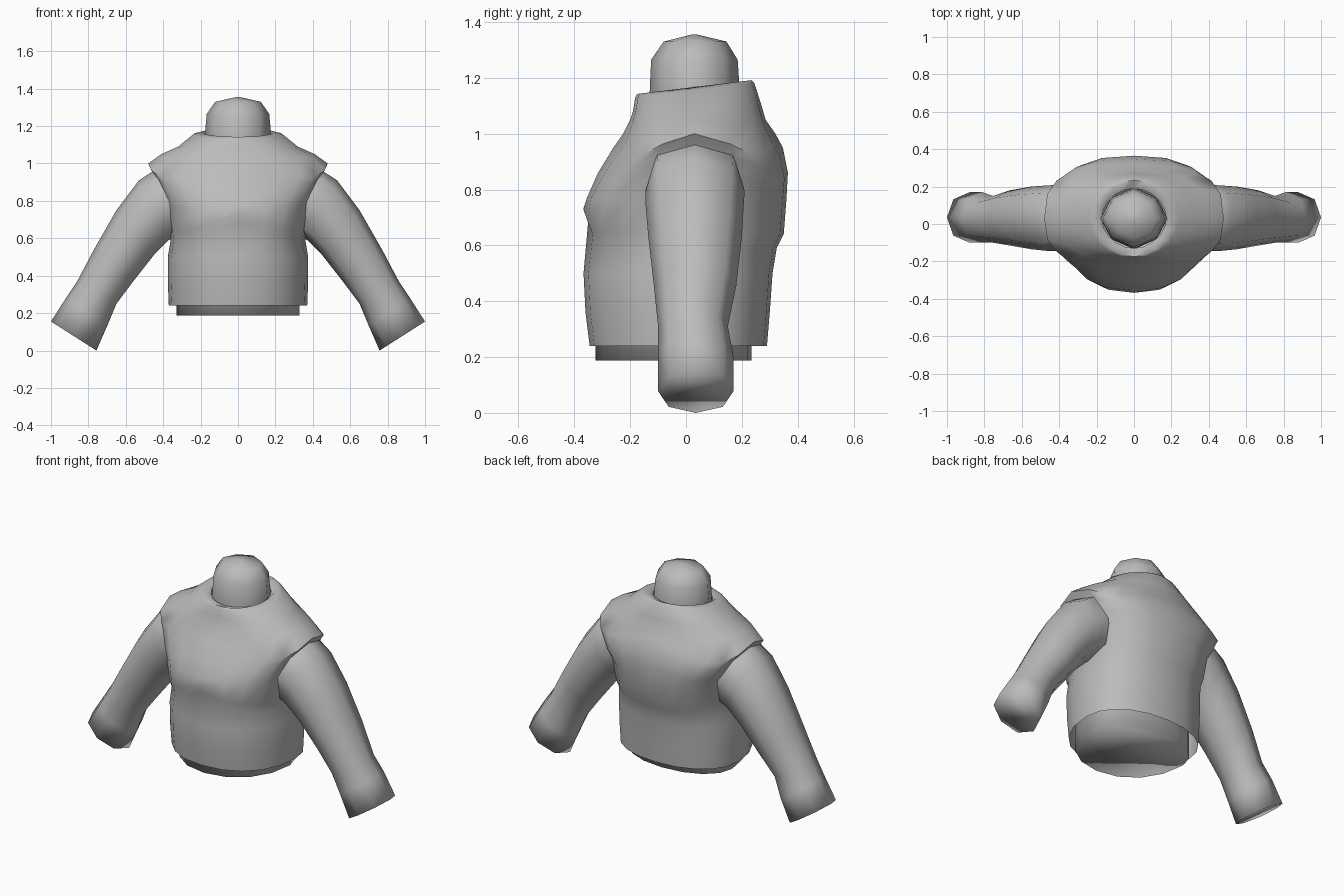
import bpy, bmesh, math
from mathutils import Vector

if "Cube" in bpy.data.objects:
    bpy.data.objects.remove(bpy.data.objects["Cube"], do_unlink=True)

grey = bpy.data.materials.new("plain grey")
grey.use_nodes = True
colour = (0.5, 0.5, 0.5, 1)
grey.diffuse_color = colour
grey.node_tree.nodes["Principled BSDF"].inputs["Base Color"].default_value = colour


def unit_ring(sides, power=2.0):
    """Rounded outline; a higher power gives a boxier shape."""
    pts = []
    for i in range(sides):
        a = math.tau * i / sides
        c, s = math.cos(a), math.sin(a)
        pts.append((math.copysign(abs(c) ** (2 / power), c),
                    math.copysign(abs(s) ** (2 / power), s)))
    return pts


def level_ring(z, half_x, front, back, sides, power=2.0, tilt=0.0, lift=0.0, droop=0.0):
    """Body ring; tilt raises the back, lift the front centre, droop lowers the corners."""
    mid = 0.03
    ring = []
    for u, v in unit_ring(sides, power):
        half_y = back - mid if v > 0 else mid - front
        x, y = u * half_x, mid + v * half_y
        rise = lift * max(0, -v) * max(0, 1 - abs(x) / 0.28)
        fall = droop * 2.5 * u * u * v * v
        ring.append(Vector((x, y, z + tilt * (y - mid) + rise - fall)))
    return ring


def loft(name, rings, cap_start=False, cap_end=False, angle=180):
    bm = bmesh.new()
    loops = [[bm.verts.new(p) for p in ring] for ring in rings]
    for a, b in zip(loops, loops[1:]):
        for i in range(len(a)):
            j = (i + 1) % len(a)
            bm.faces.new((a[i], a[j], b[j], b[i]))
    if cap_start:
        bm.faces.new(loops[0])
    if cap_end:
        bm.faces.new(loops[-1])
    bmesh.ops.recalc_face_normals(bm, faces=bm.faces[:])
    mesh = bpy.data.meshes.new(name)
    bm.to_mesh(mesh)
    bm.free()
    mesh.materials.append(grey)
    obj = bpy.data.objects.new(name, mesh)
    bpy.context.collection.objects.link(obj)
    bpy.ops.object.select_all(action='DESELECT')
    bpy.context.view_layer.objects.active = obj
    obj.select_set(True)
    bpy.ops.object.shade_smooth_by_angle(angle=math.radians(angle))


# Vest: height, half width, front y, back y, boxiness, tilt, lift, droop
vest = [
    (0.24, 0.37, -0.345, 0.29, 2.2, 0, 0, 0),
    (0.36, 0.375, -0.36, 0.3, 2.2, 0, 0, 0),
    (0.50, 0.375, -0.367, 0.31, 2.2, 0, 0, 0),
    (0.59, 0.36, -0.35, 0.325, 2.3, 0, 0.1, 0),
    (0.64, 0.365, -0.368, 0.35, 2.4, 0, 0.09, 0),
    (0.77, 0.385, -0.355, 0.36, 2.5, 0, 0, 0),
    (0.86, 0.41, -0.315, 0.365, 2.7, 0, 0, 0.05),
    (0.95, 0.445, -0.26, 0.347, 2.9, 0, 0, 0.07),
    (1.00, 0.48, -0.225, 0.32, 2.9, 0, 0, 0.08),
    (1.05, 0.41, -0.2, 0.285, 2.5, 0, 0, 0.03),
    (1.09, 0.32, -0.19, 0.27, 2.2, 0.05, 0, 0),
    (1.155, 0.24, -0.182, 0.245, 2.0, 0.12, 0, 0),
    (1.167, 0.19, -0.175, 0.235, 2.0, 0.12, 0, 0),
    (1.15, 0.172, -0.13, 0.19, 1.9, 0.12, 0, 0),
]
loft("vest", [level_ring(z, w, f, b, 20, p, t, l, d)
              for z, w, f, b, p, t, l, d in vest], angle=60)

# Waist band under the hem, closed below
loft("waist_band", [level_ring(z, 0.33, -0.325, 0.235, 16, 2.1)
                    for z in (0.187, 0.45)], cap_start=True)

# Neck stump with a domed top
neck = [(1.0, 0.18, -0.135, 0.195), (1.15, 0.178, -0.13, 0.193),
        (1.265, 0.167, -0.125, 0.185), (1.33, 0.122, -0.08, 0.145),
        (1.355, 0.01, 0.02, 0.04)]
loft("neck", [level_ring(*n, 8, 1.75) for n in neck], cap_end=True)

# Arms: outer x, outer z, inner x, inner z, front y, back y, boxiness
arm = [
    (0.30, 0.97, 0.24, 0.66, -0.14, 0.20, 2.6),
    (0.44, 0.968, 0.32, 0.62, -0.145, 0.21, 2.6),
    (0.53, 0.91, 0.37, 0.59, -0.145, 0.207, 2.5),
    (0.65, 0.75, 0.45, 0.51, -0.135, 0.20, 2.3),
    (0.77, 0.54, 0.56, 0.37, -0.115, 0.18, 2.2),
    (0.86, 0.37, 0.65, 0.25, -0.1, 0.15, 2.2),
    (0.92, 0.28, 0.70, 0.13, -0.1, 0.17, 2.1),
    (1.00, 0.155, 0.757, 0.0, -0.1, 0.17, 2.1),
]
for side, label in ((1, "left_arm"), (-1, "right_arm")):
    rings = []
    for ox, oz, ix, iz, front, back, power in arm:
        outer, inner = Vector((side * ox, 0, oz)), Vector((side * ix, 0, iz))
        centre, reach = (outer + inner) / 2, (outer - inner) / 2
        centre.y = (front + back) / 2
        depth = Vector((0, (back - front) / 2, 0))
        rings.append([centre + reach * u + depth * v
                      for u, v in unit_ring(8, power)])
    loft(label, rings, cap_start=True, cap_end=True)
